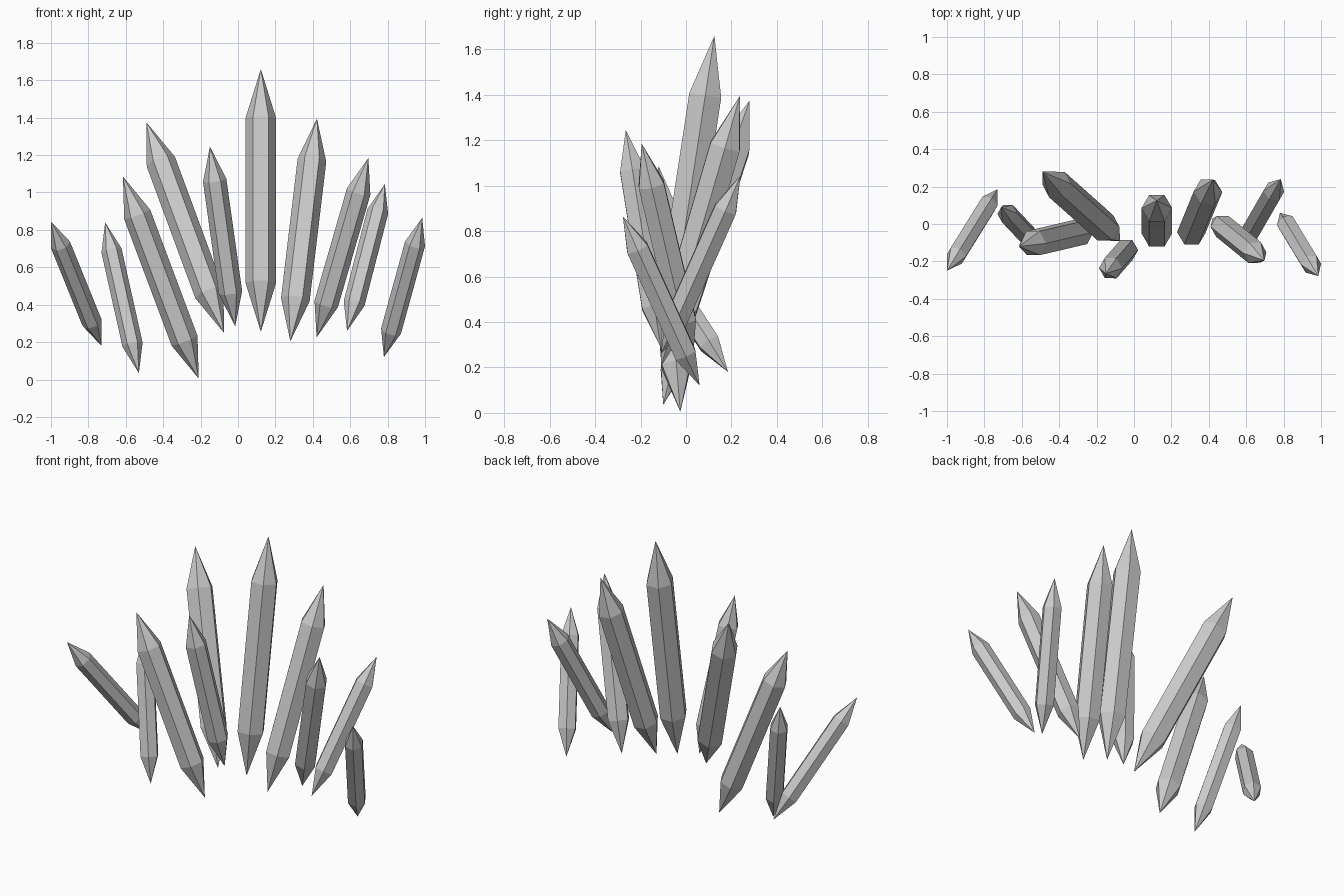
import bpy, bmesh, math
from mathutils import Vector

if "Cube" in bpy.data.objects:
    bpy.data.objects.remove(bpy.data.objects["Cube"])

# bottom tip, top tip, radius of each crystal, left to right
CRYSTALS = [
    ((-0.73, 0.185, 0.18), (-1.0, -0.25, 0.845), 0.054),
    ((-0.53, -0.10, 0.035), (-0.71, 0.09, 0.84), 0.055),
    ((-0.21, -0.025, 0.005), (-0.615, -0.12, 1.085), 0.074),
    ((-0.075, -0.09, 0.25), (-0.49, 0.28, 1.375), 0.08),
    ((-0.015, -0.11, 0.285), (-0.15, -0.265, 1.245), 0.063),
    ((0.122, -0.09, 0.255), (0.122, 0.125, 1.66), 0.082),
    ((0.28, -0.11, 0.205), (0.422, 0.237, 1.395), 0.077),
    ((0.42, 0.03, 0.225), (0.697, -0.195, 1.185), 0.065),
    ((0.583, -0.11, 0.26), (0.785, 0.24, 1.045), 0.057),
    ((0.78, 0.06, 0.12), (0.985, -0.278, 0.865), 0.055),
]
SIDES = 6
SHOULDER = 0.187  # share of the length taken by each pointed end


def crystal(name, bottom, top, radius):
    bottom, top = Vector(bottom), Vector(top)
    axis = top - bottom
    turn = Vector((0, 0, 1)).rotation_difference(axis)
    bm = bmesh.new()
    tips = [bm.verts.new((0, 0, s * axis.length / 2)) for s in (-1, 1)]
    h = axis.length * (0.5 - SHOULDER)
    rings = []
    for z in (-h, h):
        rings.append([bm.verts.new((radius * math.cos(i * math.tau / SIDES),
                                    radius * math.sin(i * math.tau / SIDES), z))
                      for i in range(SIDES)])
    low, high = rings
    for i in range(SIDES):
        j = (i + 1) % SIDES
        bm.faces.new((low[i], low[j], high[j], high[i]))
        bm.faces.new((tips[0], low[j], low[i]))
        bm.faces.new((high[i], high[j], tips[1]))
    mesh = bpy.data.meshes.new(name)
    bm.to_mesh(mesh)
    bm.free()
    obj = bpy.data.objects.new(name, mesh)
    obj.location = (bottom + top) / 2
    obj.rotation_mode = 'QUATERNION'
    obj.rotation_quaternion = turn
    bpy.context.collection.objects.link(obj)


# fan of double-pointed crystals
for n, (bottom, top, radius) in enumerate(CRYSTALS, 1):
    crystal(f"crystal_{n:02d}", bottom, top, radius)
